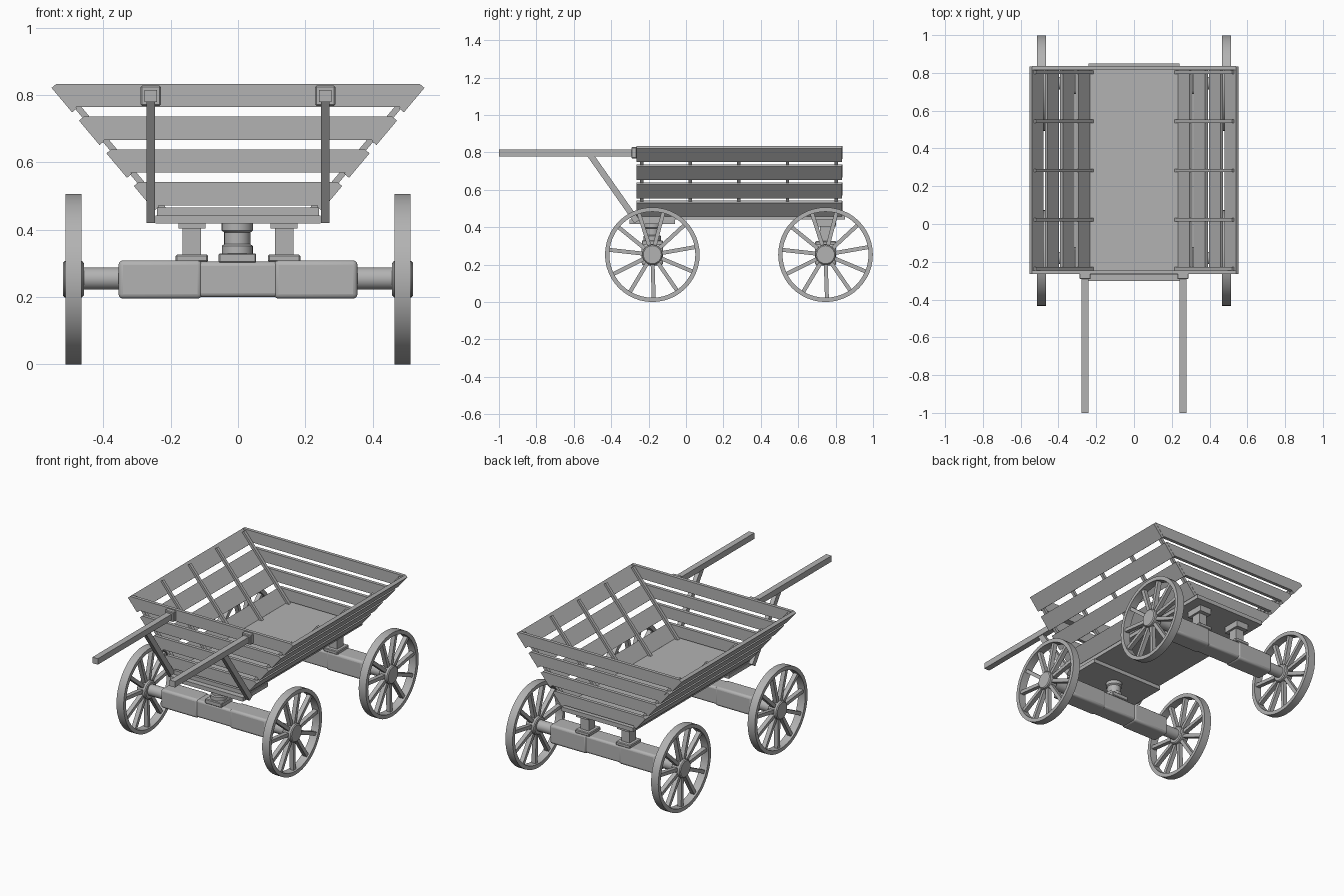
import bpy, bmesh, math
from mathutils import Matrix, Vector

if "Cube" in bpy.data.objects:
    bpy.data.objects.remove(bpy.data.objects["Cube"])

wood = bpy.data.materials.new("grey_wood")
wood.use_nodes = True
wood.diffuse_color = (0.45, 0.45, 0.45, 1)
wood.node_tree.nodes["Principled BSDF"].inputs["Base Color"].default_value = (0.45, 0.45, 0.45, 1)


def finish(name, bm, bevel=0.0, segments=1, smooth=False):
    bmesh.ops.recalc_face_normals(bm, faces=bm.faces)
    mesh = bpy.data.meshes.new(name)
    bm.to_mesh(mesh)
    bm.free()
    obj = bpy.data.objects.new(name, mesh)
    bpy.context.collection.objects.link(obj)
    mesh.materials.append(wood)
    if bevel:
        mod = obj.modifiers.new("Bevel", "BEVEL")
        mod.width, mod.segments = bevel, segments
    if smooth:
        bpy.ops.object.select_all(action="DESELECT")
        obj.select_set(True)
        bpy.context.view_layer.objects.active = obj
        bpy.ops.object.shade_smooth_by_angle(angle=math.radians(35))
    return obj


def add_box(bm, center, size, rot=Matrix()):
    m = Matrix.Translation(center) @ rot @ Matrix.Diagonal((*size, 1))
    bmesh.ops.create_cube(bm, size=1, matrix=m)


def box(name, center, size, rot=Matrix(), **kw):
    bm = bmesh.new()
    add_box(bm, center, size, rot)
    return finish(name, bm, **kw)


def span(name, x, y, z, **kw):
    """Box from its (min, max) ranges."""
    return box(name, [sum(r) / 2 for r in (x, y, z)], [r[1] - r[0] for r in (x, y, z)], **kw)


def add_lathe(bm, profile, frame, sides, ring=False):
    """Spin (radius, height) points round the frame's z axis."""
    loops = []
    for r, h in profile:
        loops.append([bm.verts.new(frame @ Vector((r * math.cos(a), r * math.sin(a), h)))
                      for a in (math.tau * i / sides for i in range(sides))])
    pairs = list(zip(loops, loops[1:]))
    if ring:
        pairs.append((loops[-1], loops[0]))
    else:
        bm.faces.new(loops[0])
        bm.faces.new(loops[-1])
    for a, b in pairs:
        for i in range(sides):
            j = (i + 1) % sides
            bm.faces.new((a[i], a[j], b[j], b[i]))


SIDES = (("right", -1), ("left", 1))
AXLES = (("front", -0.18), ("rear", 0.746))
WHEEL_R = 0.253
ALONG_X = Matrix.Rotation(math.pi / 2, 4, "Y")

# Wheels: rim, hub and spokes
for end, y in AXLES:
    for side, s in SIDES:
        bm = bmesh.new()
        place = Matrix.Translation((s * 0.489, y, WHEEL_R))
        frame = place @ ALONG_X
        add_lathe(bm, [(WHEEL_R, -0.024), (WHEEL_R, 0.024), (0.23, 0.024), (0.23, -0.024)],
                  frame, 48, ring=True)
        add_lathe(bm, [(0.048, -0.031), (0.054, -0.026), (0.054, 0.026), (0.048, 0.031)], frame, 24)
        for i in range(11):
            turn = Matrix.Rotation(math.radians(10) + math.tau * i / 11, 4, "X")
            m = place @ turn @ Matrix.Translation((0, 0.14, 0))
            add_box(bm, m.translation, (0.026, 0.19, 0.021), turn)
        finish(f"{end}_{side}_wheel", bm, smooth=True)

# Axle rods and beams
for end, y in AXLES:
    bm = bmesh.new()
    add_lathe(bm, [(0.033, -0.47), (0.033, 0.47)], Matrix.Translation((0, y, 0.255)) @ ALONG_X, 24)
    finish(f"{end}_axle_rod", bm, smooth=True)
    span(f"{end}_beam_middle", (-0.13, 0.13), (y - 0.053, y + 0.053), (0.2, 0.305),
         bevel=0.012, segments=3, smooth=True)
    for side, s in SIDES:
        box(f"{end}_{side}_beam_end", (s * 0.231, y, 0.252), (0.248, 0.114, 0.114),
            bevel=0.014, segments=3, smooth=True)

# Front turning pivot under its bolster
y = AXLES[0][1]
box("pivot_base", (-0.002, y, 0.316), (0.112, 0.112, 0.028), bevel=0.004)
bm = bmesh.new()
add_lathe(bm, [(0.046, 0.328), (0.046, 0.352), (0.039, 0.357), (0.039, 0.392),
               (0.047, 0.398), (0.047, 0.42)], Matrix.Translation((-0.002, y, 0)), 24)
finish("pivot_post", bm, smooth=True)
span("front_bolster", (-0.245, 0.245), (-0.303, -0.06), (0.418, 0.442))

# Rear posts
for side, s in SIDES:
    x, y = s * 0.137, AXLES[1][1]
    box(f"rear_{side}_post_base", (x, y, 0.315), (0.096, 0.11, 0.022), bevel=0.004)
    box(f"rear_{side}_post", (x, y, 0.365), (0.055, 0.06, 0.1))
    box(f"rear_{side}_post_cap", (x, y, 0.426), (0.08, 0.11, 0.044))

# Bed floor
span("bed_floor", (-0.24, 0.24), (-0.27, 0.85), (0.441, 0.466))

# Sloping side slats with inner ribs
LEAN = math.radians(40)
for side, s in SIDES:
    tilt = Matrix.Rotation(s * LEAN, 4, "Y")
    for k in range(4):
        box(f"{side}_slat_{k + 1}", (s * (0.516 - 0.0815 * k), 0.285, 0.791 - 0.0972 * k),
            (0.019, 1.1, 0.095), tilt)
    for k in range(5):
        box(f"{side}_rib_{k + 1}", (s * 0.373, -0.237 + 0.26 * k, 0.641),
            (0.018, 0.018, 0.475), tilt)


# Upright end boards, cut to the slope of the sides
def edge(z):
    return 0.541 - (0.834 - z) * 0.838


for end, y in (("front", -0.255), ("rear", 0.826)):
    for k in range(4):
        top = 0.833 - 0.0973 * k
        low = top - 0.069
        bm = bmesh.new()
        outline = [(-edge(low), low), (edge(low), low), (edge(top), top), (-edge(top), top)]
        face = bm.faces.new([bm.verts.new((x, y - 0.01, z)) for x, z in outline])
        new = bmesh.ops.extrude_face_region(bm, geom=[face])["geom"]
        bmesh.ops.translate(bm, vec=(0, 0.02, 0),
                            verts=[v for v in new if isinstance(v, bmesh.types.BMVert)])
        finish(f"{end}_board_{k + 1}", bm)

# Push handles with brackets and diagonal struts
for side, s in SIDES:
    x = s * 0.259
    span(f"{side}_handle", (x - 0.018, x + 0.018), (-1.0, -0.26), (0.779, 0.815))
    span(f"{side}_handle_bracket", (x - 0.03, x + 0.03), (-0.292, -0.262), (0.768, 0.828),
         bevel=0.004)
    top, foot = Vector((x, -0.515, 0.79)), Vector((x, -0.262, 0.43))
    d = foot - top
    box(f"{side}_strut", (top + foot) / 2, (0.026, 0.033, d.length),
        Matrix.Rotation(math.atan2(-d.y, d.z), 4, "X"))
